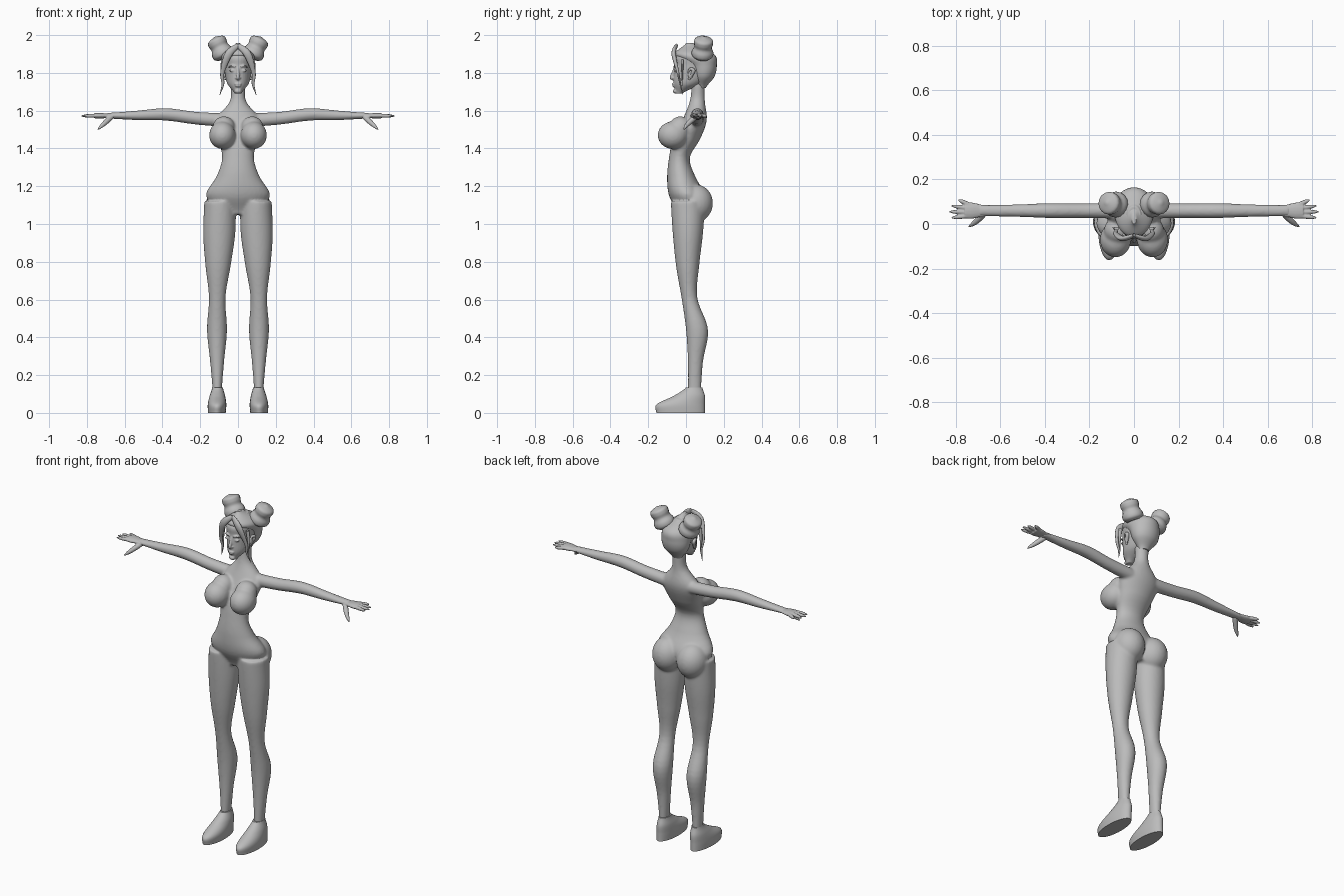
import bpy, bmesh, math
from mathutils import Vector, Matrix

cube = bpy.data.objects.get("Cube")
if cube:
    bpy.data.objects.remove(cube)

X, Y, Z = Vector((1, 0, 0)), Vector((0, 1, 0)), Vector((0, 0, 1))

grey = bpy.data.materials.new("plain grey")
grey.use_nodes = True
grey.diffuse_color = (0.5, 0.5, 0.5, 1)
grey.node_tree.nodes["Principled BSDF"].inputs["Base Color"].default_value = grey.diffuse_color


def sample(keys, t):
    """Smooth value at t along evenly spaced key numbers or vectors."""
    last = len(keys) - 1
    place = t * last
    i = min(int(place), last - 1)
    f = place - i
    before, start, end, after = (keys[max(0, min(last, i + k))] for k in (-1, 0, 1, 2))
    slope_in, slope_out = (end - before) / 2, (after - start) / 2
    ease = f * f * (3 - 2 * f)
    return (start * (1 - ease) + end * ease
            + slope_in * (f * (1 - f) ** 2) - slope_out * (f * f * (1 - f)))


def steps(count):
    return [i / count for i in range(count + 1)]


def loft(bm, rings, sides):
    """Skin elliptical rings of (centre, u, v) and cap both ends."""
    loops = []
    for centre, u, v in rings:
        angles = [math.tau * k / sides for k in range(sides)]
        loops.append([bm.verts.new(centre + u * math.cos(a) + v * math.sin(a)) for a in angles])
    for low, high in zip(loops, loops[1:]):
        for k in range(sides):
            n = (k + 1) % sides
            bm.faces.new((low[k], low[n], high[n], high[k]))
    bm.faces.new(loops[0][::-1])
    bm.faces.new(loops[-1])


def stack(bm, low, high, wide, front, back, centre=(0, 0)):
    """Upright form whose outline keys are evenly spaced in height."""
    rings = []
    for t in steps(32):
        near, far = sample(front, t), sample(back, t)
        middle = Vector((sample(centre, t), (near + far) / 2, low + (high - low) * t))
        rings.append((middle, X * sample(wide, t), Y * (far - near) / 2))
    loft(bm, rings, 32)


def tube(bm, points, radii, up=Z, flat=1.0, count=20):
    """Tube along points, with its thickness along up scaled by flat."""
    points = [Vector(p) for p in points]
    path = [sample(points, t) for t in steps(count)]
    rings = []
    for i, t in enumerate(steps(count)):
        along = path[min(i + 1, count)] - path[max(i - 1, 0)]
        side = along.cross(up).normalized()
        rise = side.cross(along).normalized()
        radius = sample(radii, t)
        rings.append((path[i], side * radius, rise * radius * flat))
    loft(bm, rings, 16)


def ball(bm, centre, radii):
    shape = Matrix.Translation(centre) @ Matrix.Diagonal((*radii, 1))
    bmesh.ops.create_uvsphere(bm, u_segments=24, v_segments=16, radius=1, matrix=shape)


def finish(name, bm, mirror=False, voxel=0, soften=0):
    bmesh.ops.recalc_face_normals(bm, faces=bm.faces)
    mesh = bpy.data.meshes.new(name)
    bm.to_mesh(mesh)
    bm.free()
    mesh.materials.append(grey)
    part = bpy.data.objects.new(name, mesh)
    bpy.context.collection.objects.link(part)
    bpy.context.view_layer.objects.active = part
    part.select_set(True)
    bpy.ops.object.shade_smooth_by_angle(angle=math.radians(50))
    part.select_set(False)
    if mirror:
        part.modifiers.new("mirror", 'MIRROR').use_mirror_merge = False
    if voxel:
        fuse = part.modifiers.new("fuse", 'REMESH')
        fuse.mode = 'VOXEL'
        fuse.voxel_size = voxel
        fuse.use_smooth_shade = True
        relax = part.modifiers.new("soften", 'SMOOTH')
        relax.iterations = soften


# Body: torso and neck, then bust, seat, legs and arms, fused into one skin
bm = bmesh.new()
stack(bm, 1.05, 1.75,
      wide=[.1, .17, .115, .084, .105, .12, .043, .04],
      front=[-.04, -.09, -.1, -.09, -.07, -.02, .02, .03],
      back=[.07, .1, .05, .02, .075, .11, .1, .1])
for side in (1, -1):
    ball(bm, (side * .083, -.07, 1.47), (.07, .08, .073))
    ball(bm, (side * .075, -.03, 1.51), (.06, .06, .06))
    ball(bm, (side * .08, .05, 1.11), (.087, .093, .1))
    stack(bm, .1, 1.12,
          wide=[.024, .037, .053, .044, .067, .085, .084],
          front=[.01, .01, 0, -.024, -.053, -.07, -.08],
          back=[.08, .09, .117, .06, .07, .09, .1],
          centre=[side * .11, side * .11, side * .095])
    shoulder, wrist = Vector((side * .06, .06, 0)), Vector((side * .7, .06, 0))
    height = [1.55, 1.56, 1.58, 1.575, 1.573]
    depth = [.036, .033, .033, .028, .025]
    thick = [.036, .034, .033, .025, .015]
    loft(bm, [(shoulder.lerp(wrist, t) + Z * sample(height, t),
               Y * sample(depth, t), Z * sample(thick, t)) for t in steps(24)], 24)
finish("body", bm, voxel=.007, soften=8)

# Hands: flat palm, four fanned fingers and a lowered thumb
bm = bmesh.new()
tube(bm, [(.65, .06, 1.573), (.76, .06, 1.573)], [.025, .027, .037, .036], flat=.4)
for i in range(4):
    root = Vector((.735, .037 + .016 * i, 1.574))
    tip = Vector((.83 - .01 * (i - 1) ** 2, .028 + .027 * i, 1.572))
    tube(bm, [root, tip], [.01, .01, .009, .003])
tube(bm, [(.67, .05, 1.567), (.71, .01, 1.53), (.743, -.013, 1.5)], [.014, .014, .01, .003])
finish("hands", bm, mirror=True, voxel=.0035, soften=3)

# Shoes: flat sole, long rounded toe and ankle collar
bm = bmesh.new()
stack(bm, 0, .135,
      wide=[.047, .049, .041, .028],
      front=[-.157, -.155, -.065, 0],
      back=[.1, .1, .1, .087],
      centre=[.112, .108])
finish("shoes", bm, mirror=True)

# Head with nose, lips, chin, lids and brows
bm = bmesh.new()
stack(bm, 1.69, 1.94,
      wide=[.018, .055, .068, .073, .073, .03],
      front=[-.055, -.066, -.066, -.063, -.06, 0],
      back=[-.02, .08, .13, .14, .14, .08])
tube(bm, [(0, -.058, 1.83), (0, -.07, 1.795), (0, -.078, 1.775), (0, -.066, 1.767)],
     [.007, .009, .008], up=X)
ball(bm, (0, -.065, 1.741), (.019, .009, .006))
ball(bm, (0, -.064, 1.731), (.016, .01, .006))
ball(bm, (0, -.057, 1.703), (.018, .012, .012))
for side in (1, -1):
    ball(bm, (side * .009, -.066, 1.773), (.007, .007, .006))
    ball(bm, (side * .03, -.055, 1.812), (.016, .008, .007))
    tube(bm, [(side * .013, -.063, 1.832), (side * .033, -.059, 1.838), (side * .053, -.045, 1.83)],
         [.004, .005, .003])
finish("head", bm, voxel=.0035, soften=4)

# Ears: curled rim around a shallow bowl
bm = bmesh.new()
tube(bm, [(.066, .015, 1.765), (.08, .04, 1.81), (.078, .022, 1.82), (.072, .012, 1.8)],
     [.006, .01, .007, .005], up=X)
ball(bm, (.072, .024, 1.793), (.008, .014, .024))
finish("ears", bm, mirror=True)

# Hair shell swept back over the skull
bm = bmesh.new()
stack(bm, 1.72, 1.957,
      wide=[.03, .073, .085, .083, .01],
      front=[.06, .035, .01, -.06, 0],
      back=[.105, .15, .163, .15, .04])
finish("hair", bm)

# Buns: wide base roll, groove and rounded top on a leaning axis
bm = bmesh.new()
tube(bm, [(.07, .085, 1.88), (.124, .096, 1.99)],
     [.04, .056, .057, .047, .051, .045, .006], up=Y, count=28)
finish("hair_buns", bm, mirror=True)

# Loose locks framing the face from the centre parting
bm = bmesh.new()
tube(bm, [(0, -.05, 1.945), (.05, -.065, 1.9), (.083, -.042, 1.8), (.08, -.03, 1.74),
          (.097, -.015, 1.682)], [.012, .02, .011, .007, .001], up=Y, flat=.6)
tube(bm, [(.078, -.02, 1.87), (.085, -.02, 1.8), (.08, -.02, 1.73)],
     [.012, .008, .001], up=Y, flat=.6)
finish("hair_locks", bm, mirror=True)
